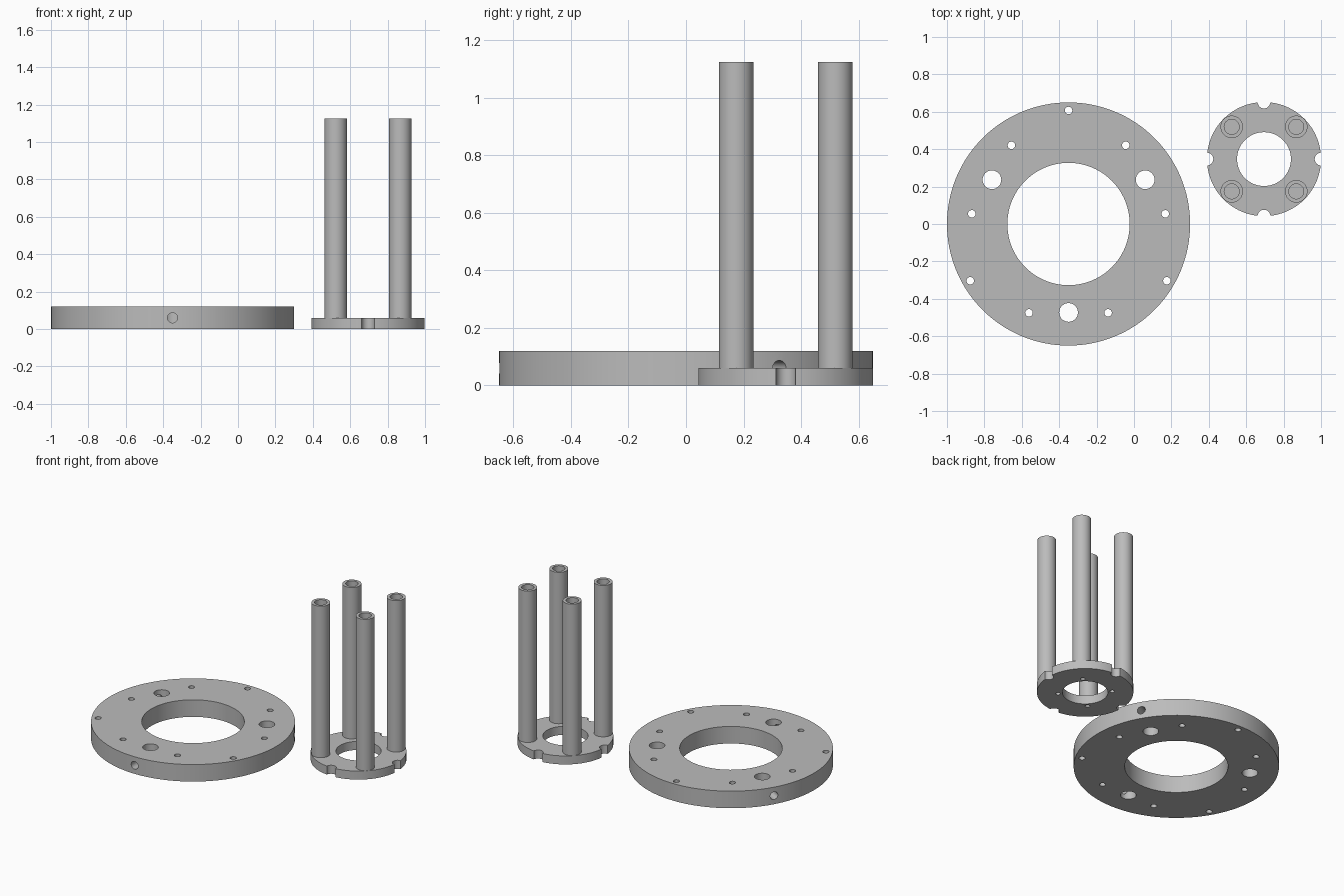
import bpy, bmesh, math
from mathutils import Matrix, Vector

if "Cube" in bpy.data.objects:
    bpy.data.objects.remove(bpy.data.objects["Cube"])

grey = bpy.data.materials.new("plain grey")
grey.diffuse_color = (0.5, 0.5, 0.5, 1)
grey.use_nodes = True
grey.node_tree.nodes["Principled BSDF"].inputs["Base Color"].default_value = grey.diffuse_color


def cylinder(name, r, start, end, segs=64):
    """Solid cylinder between two points."""
    start, end = Vector(start), Vector(end)
    axis = end - start
    bm = bmesh.new()
    bmesh.ops.create_cone(bm, cap_ends=True, segments=segs, radius1=r, radius2=r,
                          depth=axis.length)
    turn = axis.to_track_quat('Z', 'Y').to_matrix().to_4x4()
    bm.transform(Matrix.Translation((start + end) / 2) @ turn)
    mesh = bpy.data.meshes.new(name)
    bm.to_mesh(mesh)
    bm.free()
    mesh.materials.append(grey)
    ob = bpy.data.objects.new(name, mesh)
    bpy.context.collection.objects.link(ob)
    return ob


def cut(ob, cutters):
    """Subtract all cutters, bake the result and remove the cutters."""
    for c in cutters:
        c.hide_render = True
        mod = ob.modifiers.new("cut", 'BOOLEAN')
        mod.operation, mod.solver, mod.object = 'DIFFERENCE', 'EXACT', c
    bpy.context.view_layer.update()
    baked = bpy.data.meshes.new_from_object(ob.evaluated_get(bpy.context.evaluated_depsgraph_get()))
    ob.modifiers.clear()
    ob.data = baked
    for c in cutters:
        bpy.data.objects.remove(c)


def smooth(ob):
    bpy.ops.object.select_all(action='DESELECT')
    ob.select_set(True)
    bpy.context.view_layer.objects.active = ob
    bpy.ops.object.shade_smooth_by_angle(angle=math.radians(30))


def polar(cx, cy, r, deg, z):
    a = math.radians(deg)
    return (cx + r * math.cos(a), cy + r * math.sin(a), z)


def drill(cx, cy, dist, deg, r, z0, z1, segs=32):
    return cylinder("drill", r, polar(cx, cy, dist, deg, z0), polar(cx, cy, dist, deg, z1), segs)


# Large ring: bore, three big holes, nine small holes, three radial holes
X, Y, H = -0.35, 0.0, 0.12
ring = cylinder("large_ring", 0.65, (X, Y, 0), (X, Y, H), 128)
tools = [cylinder("bore", 0.327, (X, Y, -0.1), (X, Y, H + 0.1), 96)]
for deg in (30, 150, 270):
    tools.append(drill(X, Y, 0.473, deg, 0.05, -0.1, H + 0.1))
    tools.append(drill(X, Y, 0.607, deg + 60, 0.02, -0.1, H + 0.1))
    for side in (-24, 24):
        tools.append(drill(X, Y, 0.52, deg + side, 0.02, -0.1, H + 0.1))
    tools.append(cylinder("radial", 0.027, polar(X, Y, 0.473, deg, H / 2),
                          polar(X, Y, 0.75, deg, H / 2), 32))
cut(ring, tools)
smooth(ring)

# Small flange: bore, four edge notches, four blind holes underneath
X, Y, H = 0.695, 0.347, 0.06
flange = cylinder("small_flange", 0.305, (X, Y, 0), (X, Y, H), 96)
tools = [cylinder("bore", 0.144, (X, Y, -0.1), (X, Y, H + 0.1))]
for deg in (0, 90, 180, 270):
    tools.append(drill(X, Y, 0.305, deg, 0.034, -0.1, H + 0.1))
    tools.append(drill(X, Y, 0.172, deg + 45, 0.015, -0.1, 0.03, 24))
cut(flange, tools)
smooth(flange)

# Four hollow posts standing on the flange
for i, deg in enumerate((45, 135, 225, 315)):
    post = cylinder(f"post_{i + 1}", 0.06, polar(X, Y, 0.244, deg, H),
                    polar(X, Y, 0.244, deg, 1.125), 48)
    cut(post, [drill(X, Y, 0.244, deg, 0.04, H - 0.1, 1.3, 48)])
    smooth(post)
